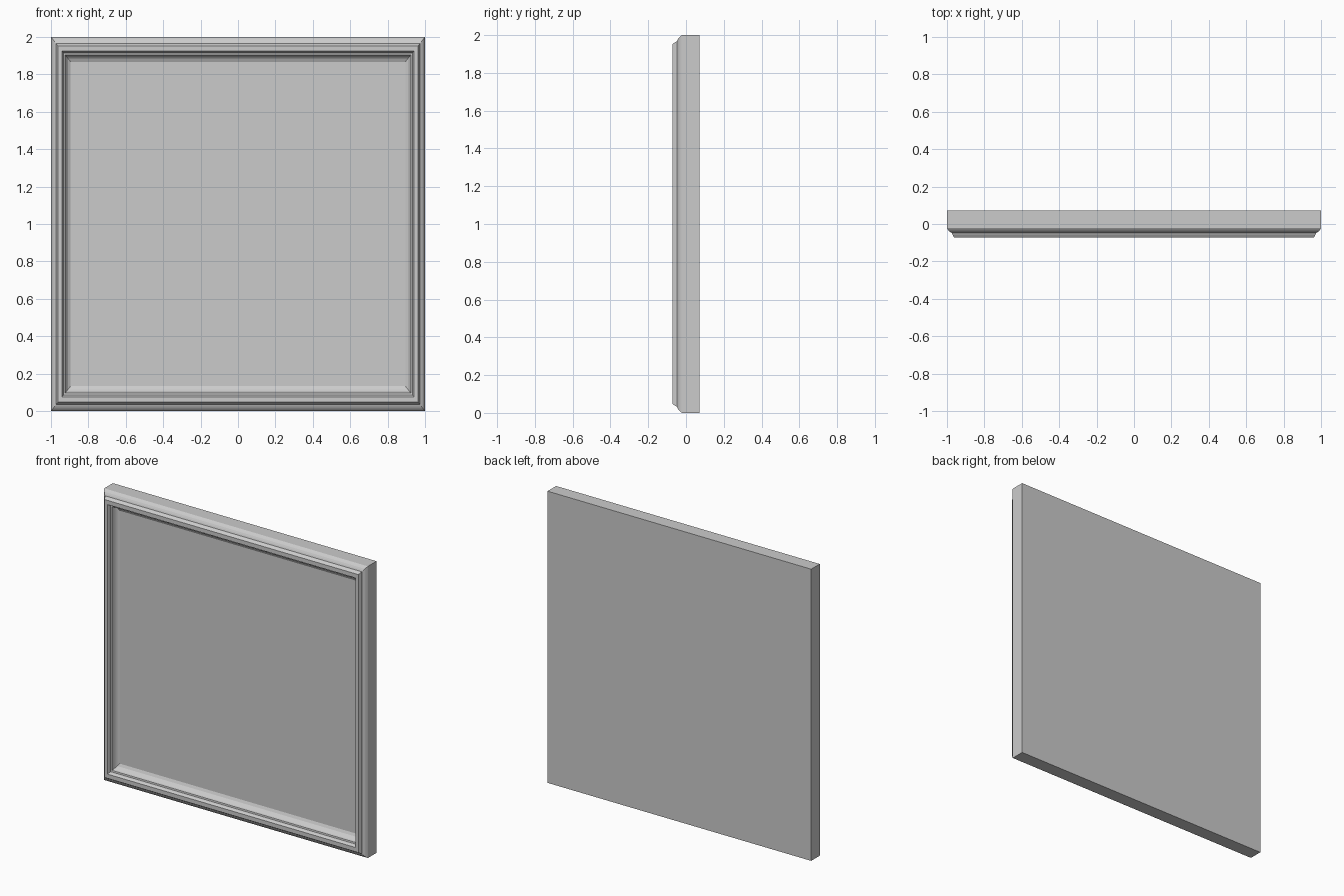
import bpy, bmesh

if "Cube" in bpy.data.objects:
    bpy.data.objects.remove(bpy.data.objects["Cube"])

# moulding profile, back edge to panel edge: (vertical inset, y)
PROFILE = [
    (0.0, 0.072), (0.0, -0.021),
    (0.006, -0.030), (0.014, -0.038), (0.024, -0.044), (0.034, -0.048),   # outer cove
    (0.036, -0.055), (0.047, -0.072), (0.076, -0.072),                    # raised rim
    (0.083, -0.060), (0.086, -0.048), (0.096, -0.046),                    # inner step
    (0.099, -0.034), (0.106, -0.020), (0.116, -0.010), (0.133, -0.002),   # inner cove
]
SIDE_RATIO = 0.79   # side mouldings are narrower than top and bottom


def sweep_frame(name, profile):
    bm = bmesh.new()
    rings = []
    for inset, y in profile:
        hx, hz = 1 - inset * SIDE_RATIO, 1 - inset
        rings.append([bm.verts.new((sx * hx, y, 1 + sz * hz))
                      for sx, sz in ((-1, -1), (1, -1), (1, 1), (-1, 1))])
    for a, b in zip(rings, rings[1:]):
        for i in range(4):
            j = (i + 1) % 4
            bm.faces.new((a[i], a[j], b[j], b[i]))
    bm.faces.new(rings[0][::-1])   # flat back
    bm.faces.new(rings[-1])        # recessed panel
    bmesh.ops.recalc_face_normals(bm, faces=bm.faces)
    mesh = bpy.data.meshes.new(name)
    bm.to_mesh(mesh)
    bm.free()
    obj = bpy.data.objects.new(name, mesh)
    bpy.context.collection.objects.link(obj)
    return obj


# framed panel with mitred corners
sweep_frame("framed_panel", PROFILE)
